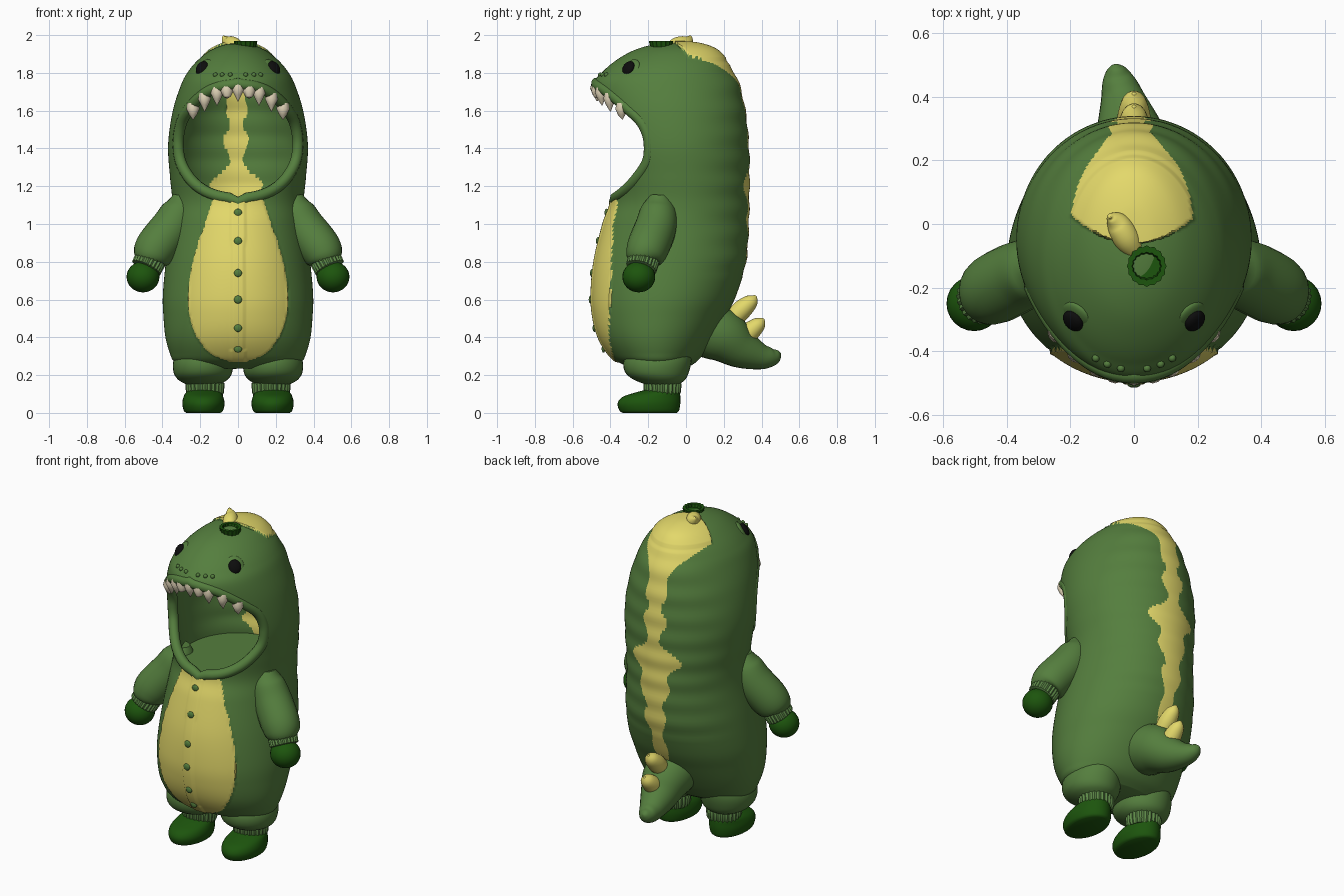
import bpy, bmesh, math
from mathutils import Vector

if "Cube" in bpy.data.objects:
    bpy.data.objects.remove(bpy.data.objects["Cube"])


def material(name, r, g, b):
    m = bpy.data.materials.new(name)
    m.use_nodes = True
    m.diffuse_color = (r, g, b, 1)
    bsdf = m.node_tree.nodes["Principled BSDF"]
    bsdf.inputs["Base Color"].default_value = (r, g, b, 1)
    bsdf.inputs["Roughness"].default_value = 0.8
    return m


GREEN = material("plush_green", 0.09, 0.21, 0.048)
CUFF = material("cuff_green", 0.11, 0.25, 0.065)
DARK = material("dark_green", 0.012, 0.09, 0.004)
YELLOW = material("belly_yellow", 0.77, 0.69, 0.145)
IVORY = material("tooth_ivory", 0.88, 0.77, 0.56)
BLACK = material("eye_black", 0.004, 0.004, 0.004)


def smooth(ob, angle=40):
    bpy.ops.object.select_all(action='DESELECT')
    ob.select_set(True)
    bpy.context.view_layer.objects.active = ob
    bpy.ops.object.shade_smooth_by_angle(angle=math.radians(angle))


def finish(name, bm, mat):
    bmesh.ops.recalc_face_normals(bm, faces=bm.faces)
    me = bpy.data.meshes.new(name)
    bm.to_mesh(me)
    bm.free()
    ob = bpy.data.objects.new(name, me)
    bpy.context.collection.objects.link(ob)
    me.materials.append(mat)
    smooth(ob)
    return ob


def sample(rows, n):
    """Catmull-Rom through rows of numbers, n steps per span."""
    out = []
    for i in range(len(rows) - 1):
        a, b, c, d = (rows[min(max(i + k, 0), len(rows) - 1)] for k in (-1, 0, 1, 2))
        for s in range(n):
            t = s / n
            out.append([q + t / 2 * (r - p + t * (2 * p - 5 * q + 4 * r - u + t * (3 * (q - r) + u - p)))
                        for p, q, r, u in zip(a, b, c, d)])
    return out + [list(rows[-1])]


def loft(name, rings, mat, seg=32, ribs=0):
    """Skin rings given as (centre, axis u, axis v)."""
    bm = bmesh.new()
    loops = []
    for c, u, v in rings:
        loop = []
        for k in range(seg):
            a = 2 * math.pi * k / seg
            r = 1 + (0.04 * math.cos(ribs * a) if ribs else 0)
            loop.append(bm.verts.new(c + r * (u * math.cos(a) + v * math.sin(a))))
        loops.append(loop)
    for lo, hi in zip(loops, loops[1:]):
        for k in range(seg):
            j = (k + 1) % seg
            bm.faces.new((lo[k], lo[j], hi[j], hi[k]))
    bm.faces.new(loops[0][::-1])
    bm.faces.new(loops[-1])
    return finish(name, bm, mat)


def upright(name, rows, mat, x=0, seg=32, ribs=0):
    """Stacked ovals from rows of (z, half width, front y, back y)."""
    return loft(name, [(Vector((x, (f + b) / 2, z)), Vector((w, 0, 0)), Vector((0, (b - f) / 2, 0)))
                       for z, w, f, b in rows], mat, seg, ribs)


def tube(name, rows, mat, seg=24, ribs=0):
    """Round limb along rows of (x, y, z, radius)."""
    pts = [Vector(r[:3]) for r in rows]
    rings = []
    for i, p in enumerate(pts):
        t = (pts[min(i + 1, len(pts) - 1)] - pts[max(i - 1, 0)]).normalized()
        side = Vector((0, 1, 0)) if abs(t.x) > 0.9 else Vector((1, 0, 0))
        u = (side - t * side.dot(t)).normalized()
        rings.append((p, u * rows[i][3], t.cross(u) * rows[i][3]))
    return loft(name, rings, mat, seg, ribs)


def ball(name, loc, size, mat, normal=(0, 0, 1)):
    bm = bmesh.new()
    bmesh.ops.create_uvsphere(bm, u_segments=24, v_segments=16, radius=1)
    bmesh.ops.scale(bm, vec=size, verts=bm.verts)
    ob = finish(name, bm, mat)
    ob.location = loc
    ob.rotation_euler = Vector(normal).to_track_quat('Z', 'Y').to_euler()


def lookup(rows, z):
    """Linear read of a table keyed by its first column."""
    if z <= rows[0][0]:
        return rows[0][1:]
    for lo, hi in zip(rows, rows[1:]):
        if z <= hi[0]:
            t = (z - lo[0]) / max(hi[0] - lo[0], 1e-6)
            return [p + (q - p) * t for p, q in zip(lo[1:], hi[1:])]
    return rows[-1][1:]


BODY = sample([(.235, .25, -.28, .0), (.27, .335, -.36, .055), (.32, .362, -.41, .1), (.4, .384, -.455, .15),
               (.5, .394, -.482, .205), (.62, .398, -.492, .265), (.8, .382, -.477, .318), (1, .355, -.43, .333),
               (1.12, .348, -.39, .335), (1.25, .36, -.4, .337), (1.42, .37, -.435, .333), (1.6, .345, -.475, .315),
               (1.74, .3, -.488, .283), (1.81, .262, -.437, .25), (1.87, .21, -.365, .21), (1.92, .145, -.275, .155),
               (1.95, .07, -.17, .06), (1.957, .004, -.06, -.05)], 9)
BELLY = sample([(.27, .04), (.3, .12), (.36, .19), (.46, .243), (.6, .265), (.8, .24), (1, .175), (1.15, .125)], 6)
STRIPE = sample([(.5, .02), (.62, .05), (.74, .035), (.84, .075), (.92, .05), (1.02, .1), (1.12, .085), (1.21, .165),
                 (1.32, .04), (1.45, .08), (1.53, .04), (1.6, .07), (1.7, .06), (1.77, .09), (1.84, .16),
                 (1.89, .2), (1.96, .2)], 6)
MOUTH = sample([(1.115, -.42), (1.17, -.34), (1.24, -.27), (1.33, -.21), (1.42, -.2), (1.49, -.215),
                (1.55, -.25), (1.605, -.31), (1.66, -.375), (1.71, -.44), (1.745, -.5)], 10)


def on_surface(y, z):
    w, f, b = lookup(BODY, z)
    y = max(y, f)
    c, r = (f + b) / 2, (b - f) / 2
    return Vector((w * math.sqrt(max(0, 1 - ((y - c) / r) ** 2)), y, z))


def in_belly(x, y, z):
    return y < -.1 and .27 < z < 1.14 and abs(x) < lookup(BELLY, z)[0]


def in_stripe(x, y, z):
    return z > .5 and y > 2.2 * x * x - .06 and abs(x + .01) < lookup(STRIPE, z)[0]


def in_mouth(v):
    return 1.115 < v.co.z < 1.745 and v.co.y < lookup(MOUTH, v.co.z)[0]


# Body and hood: one oval loft, with colour borders pulled onto clean lines
body = upright("body_and_hood", BODY, GREEN, seg=256)
body.data.materials.append(YELLOW)
bm = bmesh.new()
bm.from_mesh(body.data)
for v in bm.verts:
    x, y, z = v.co
    table, mid = (BELLY, 0) if y < -.1 else (STRIPE, -.01)
    border = lookup(table, z)[0]
    if abs(abs(x - mid) - border) < .0045 and (y < -.1 and z < 1.14 or y > .1 and .5 < z < 1.8):
        v.co.x = mid + math.copysign(border, x - mid)
    if in_belly(x, y, z):
        v.co.y -= .014 if abs(x) < .036 else .007
    elif y > 0 and .7 < z < 1.85:
        v.co.y += .003 * math.sin(z * 48) * min(1, y / .2)
for face in bm.faces:
    p = face.calc_center_median()
    face.material_index = int(in_belly(*p) or in_stripe(*p))

# Mouth opening, trimmed to its outline, with the hood given thickness
bmesh.ops.delete(bm, geom=[f for f in bm.faces if all(in_mouth(v) for v in f.verts)], context='FACES')
for v in bm.verts:
    if in_mouth(v):
        p = on_surface(lookup(MOUTH, v.co.z)[0], v.co.z)
        v.co = (math.copysign(p.x, v.co.x), p.y, p.z)
# Raised crown patch
for v in bm.verts:
    if v.co.z > 1.87 and in_stripe(*v.co):
        v.co.z += .012
bm.to_mesh(body.data)
bm.free()
smooth(body, 45)
wall = body.modifiers.new("hood_wall", 'SOLIDIFY')
wall.thickness, wall.offset = .045, -1
upright("hood_floor", [(1.1, .31, -.34, .3), (1.11, .31, -.34, .3)], GREEN, seg=48)

# Rolled hem round the mouth
edge = [on_surface(y, z) for z, y in MOUTH]
edge = [p for i, p in enumerate(edge) if p.x > 0 or i in (0, len(edge) - 1)]
ring = edge + [Vector((-p.x, p.y, p.z)) for p in edge[-2:0:-1]]
curve = bpy.data.curves.new("hood_hem", 'CURVE')
curve.dimensions, curve.bevel_depth, curve.bevel_resolution = '3D', .03, 3
spline = curve.splines.new('POLY')
spline.points.add(len(ring) - 1)
for sp, p in zip(spline.points, ring):
    sp.co = (p.x * .93, p.y * .97, p.z, 1)
spline.use_cyclic_u = True
curve.materials.append(GREEN)
bpy.context.collection.objects.link(bpy.data.objects.new("hood_hem", curve))

# Teeth
for x, size in ((0, .095), (.06, .07), (.118, .095), (.187, .095), (.25, .085)):
    p = min((q for q in edge if q.z > 1.55), key=lambda q: abs(q.x - x))
    for s in ((1, -1) if x else (1,)):
        px, py = s * p.x * .95, p.y * .965
        tube("tooth", [(px, py, p.z, .03), (px, py - .004, p.z - .03, .034), (px, py - .004, p.z - .06, .02),
                       (px, py, p.z - size, .002)], IVORY, 12)

# Buttons
for z in (.34, .45, .6, .74, .91, 1.06):
    ball("button", (0, lookup(BODY, z)[1] - .013, z), (.021, .021, .01), GREEN, (0, -1, 0))

for s, side in ((1, "left"), (-1, "right")):
    # Eyes with padded sockets, and snout studs
    p = on_surface(-.305, 1.825)
    p.x *= s
    n = Vector((s * .62, -.62, .48))
    ball(side + "_eye_pad", p - n * .02, (.058, .064, .02), GREEN, n)
    ball(side + "_eye", p, (.037, .041, .021), BLACK, n)
    for inset in (.004, .017, .036):
        q = on_surface(lookup(BODY, 1.79)[1] + inset, 1.79)
        ball(side + "_snout_stud", (s * q.x, q.y, q.z), (.012, .012, .012), GREEN)
    # Sleeve, wrist cuff, mitten
    tube(side + "_sleeve", sample([(s * .295, -.14, 1.15, .05), (s * .305, -.145, 1.08, .093),
                                   (s * .35, -.16, .985, .11), (s * .43, -.2, .88, .112),
                                   (s * .462, -.223, .825, .098), (s * .472, -.228, .8, .07)], 5), GREEN)
    tube(side + "_wrist_cuff", [(s * .455, -.22, .83, .07), (s * .465, -.225, .81, .082), (s * .485, -.237, .768, .08),
                                (s * .49, -.24, .76, .06)], CUFF, 96, 24)
    ball(side + "_mitten", (s * .503, -.25, .72), (.087, .087, .082), DARK)
    # Trouser leg, ankle cuff, shoe
    upright(side + "_leg", sample([(.15, .085, -.21, -.04), (.175, .13, -.275, -.005), (.215, .155, -.322, .015),
                                   (.28, .155, -.33, .03), (.36, .11, -.29, .03)], 5), GREEN, s * .186)
    upright(side + "_ankle_cuff", [(.09, .09, -.21, -.04), (.11, .097, -.22, -.03), (.155, .1, -.222, -.028),
                                   (.175, .085, -.2, -.04)], CUFF, s * .175, 96, 24)
    upright(side + "_shoe", sample([(0, .09, -.335, -.05), (.012, .104, -.352, -.037), (.05, .112, -.362, -.03),
                                    (.085, .105, -.335, -.03), (.11, .09, -.26, -.035), (.125, .06, -.2, -.06)], 4),
            DARK, s * .183)

# Tail with its spikes
tube("tail", sample([(0, .06, .46, .15), (0, .19, .41, .142), (-.015, .29, .342, .108), (-.035, .39, .3, .072),
                     (-.05, .455, .297, .05), (-.055, .49, .31, .026), (-.055, .502, .315, .004)], 5), GREEN)
for y, z in ((.27, .52), (.31, .4)):
    tube("tail_spike", sample([(0, y - .02, z - .02, .05), (0, y + .03, z + .03, .052), (0, y + .08, z + .075, .036),
                               (0, y + .1, z + .1, .006)], 4), YELLOW, 16)

# Crown spike and tufted ring
tube("crown_spike", sample([(.015, -.1, 1.92, .025), (-.02, -.05, 1.945, .042), (-.05, 0, 1.96, .037),
                            (-.072, .02, 1.985, .016), (-.075, .02, 1.998, .003)], 5), YELLOW)
upright("crown_ring", [(1.91, .05, -.18, -.08), (1.97, .06, -.195, -.07), (1.97, .045, -.175, -.09),
                       (1.95, .042, -.17, -.095)], DARK, .04, 64, 16)
